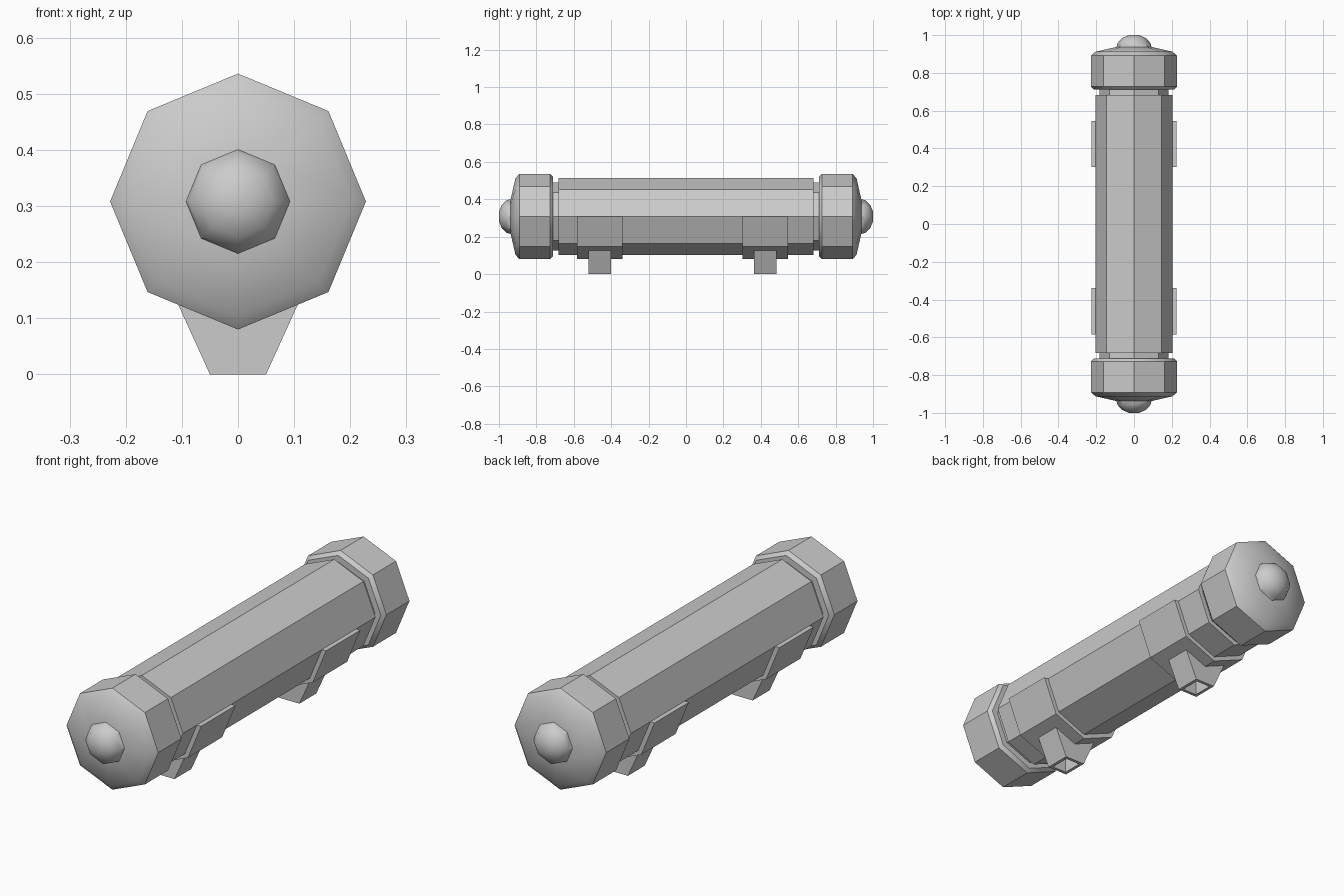
import bpy, bmesh, math

if "Cube" in bpy.data.objects:
    bpy.data.objects.remove(bpy.data.objects["Cube"])

CZ = 0.308   # height of the tube axis
SIDES = 8


def finish(name, bm, smooth=False):
    bmesh.ops.recalc_face_normals(bm, faces=bm.faces)
    mesh = bpy.data.meshes.new(name)
    bm.to_mesh(mesh)
    bm.free()
    ob = bpy.data.objects.new(name, mesh)
    bpy.context.collection.objects.link(ob)
    if smooth:
        bpy.ops.object.select_all(action='DESELECT')
        ob.select_set(True)
        bpy.context.view_layer.objects.active = ob
        bpy.ops.object.shade_smooth_by_angle(angle=math.radians(35))
    return ob


def lathe(name, profile, smooth=False):
    """Octagonal turning along y from (radius, y) points, with capped ends."""
    bm = bmesh.new()
    rings = []
    for r, y in profile:
        angles = [2 * math.pi * i / SIDES for i in range(SIDES)]
        rings.append([bm.verts.new((r * math.cos(a), y, CZ + r * math.sin(a))) for a in angles])
    for a, b in zip(rings, rings[1:]):
        for i in range(SIDES):
            j = (i + 1) % SIDES
            bm.faces.new((a[i], a[j], b[j], b[i]))
    bm.faces.new(rings[0])
    bm.faces.new(rings[-1])
    return finish(name, bm, smooth)


def mirror_y(ob):
    mod = ob.modifiers.new("mirror", 'MIRROR')
    mod.use_axis = (False, True, False)


def prism(name, outline, y0, y1):
    """Extrude an (x, z) outline from y0 to y1."""
    bm = bmesh.new()
    face = bm.faces.new([bm.verts.new((x, y0, z)) for x, z in outline])
    ext = bmesh.ops.extrude_face_region(bm, geom=[face])
    moved = [v for v in ext["geom"] if isinstance(v, bmesh.types.BMVert)]
    bmesh.ops.translate(bm, verts=moved, vec=(0, y1 - y0, 0))
    return finish(name, bm)


# Main tube and recessed necks
lathe("tube_body", [(0.205, -0.683), (0.205, 0.683)])
mirror_y(lathe("neck", [(0.183, 0.66), (0.183, 0.73)]))

# End caps with shallow domes, and the faceted knobs on them
mirror_y(lathe("end_cap", [(0.212, 0.711), (0.228, 0.727), (0.228, 0.891),
                           (0.204, 0.912), (0.09, 0.938)], True))
mirror_y(lathe("end_knob", [(0.094, 0.932), (0.088, 0.957), (0.064, 0.984), (0.027, 1.0)], True))


def arc(r):
    return [(r * math.cos(a), CZ + r * math.sin(a))
            for a in (-math.pi * i / 4 for i in range(5))]


for label, y in (("front", -0.462), ("back", 0.424)):
    # Half-octagon cradle under the tube
    prism(label + "_cradle", arc(0.226) + arc(0.204)[::-1], y - 0.122, y + 0.122)

    # Tapered foot with a hollow underside
    bm = bmesh.new()
    top = [(-0.116, 0.145), (0.116, 0.145)]
    low = [(0.05, 0.0), (-0.05, 0.0)]
    ends = [[bm.verts.new((x, y + s * 0.06, z)) for x, z in top + low] for s in (-1, 1)]
    for i in range(4):
        j = (i + 1) % 4
        bm.faces.new((ends[0][i], ends[0][j], ends[1][j], ends[1][i]))
    bm.faces.new(ends[0])
    bm.faces.new(ends[1])
    bmesh.ops.recalc_face_normals(bm, faces=bm.faces)
    base = min(bm.faces, key=lambda f: f.calc_center_median().z)
    bmesh.ops.inset_region(bm, faces=[base], thickness=0.02)
    ext = bmesh.ops.extrude_face_region(bm, geom=[base])
    bmesh.ops.delete(bm, geom=[base], context='FACES_ONLY')
    for v in ext["geom"]:
        if isinstance(v, bmesh.types.BMVert):
            v.co.z = 0.1
    finish(label + "_foot", bm)
